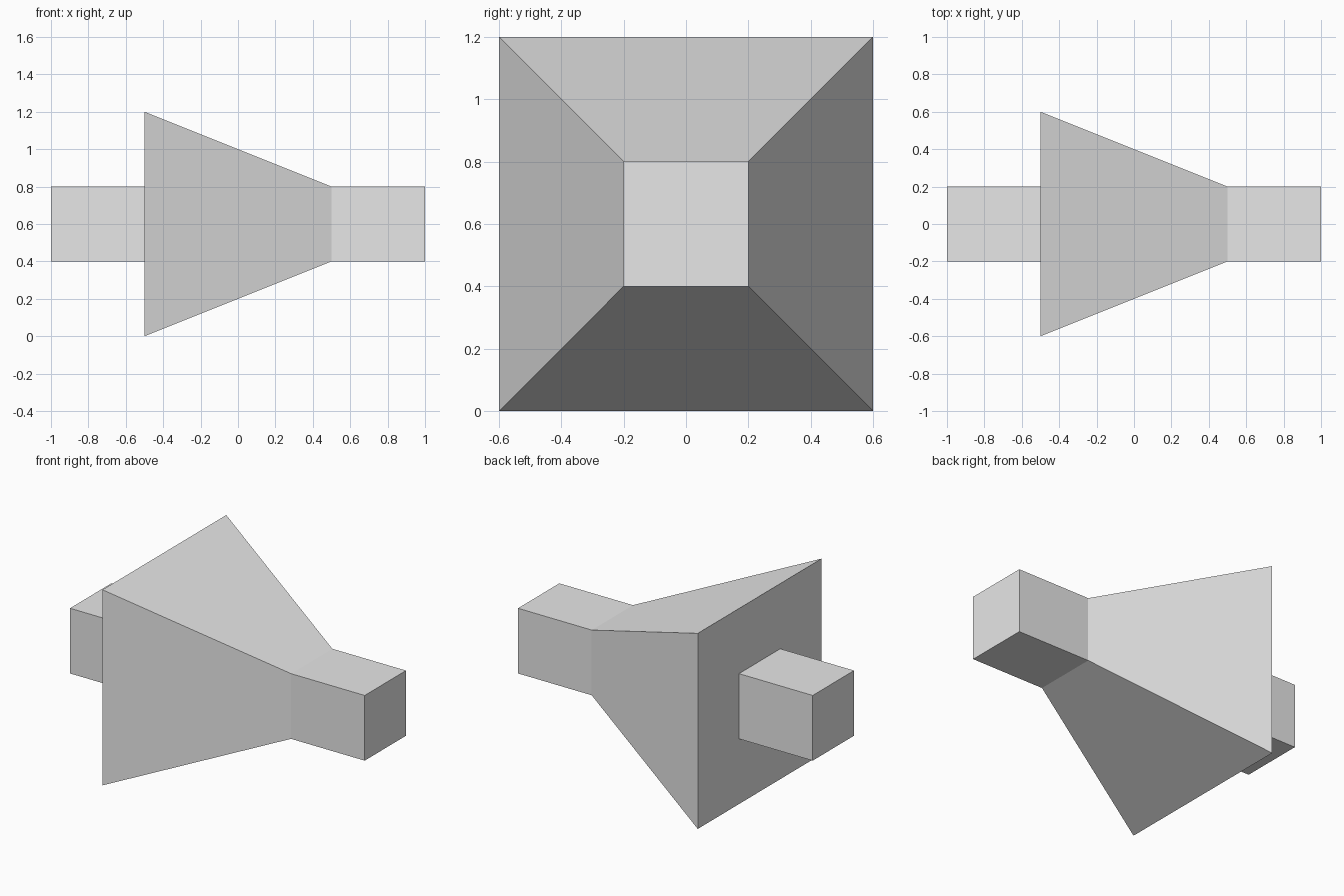
import bpy, bmesh

cube = bpy.data.objects.get("Cube")
if cube:
    bpy.data.objects.remove(cube, do_unlink=True)

# Single grey material
grey = bpy.data.materials.new("light_grey")
grey.use_nodes = True
grey.diffuse_color = (0.8, 0.8, 0.8, 1)
grey.node_tree.nodes["Principled BSDF"].inputs["Base Color"].default_value = (0.8, 0.8, 0.8, 1)

CENTRE_Z = 0.6
CORNERS = ((-1, -1), (1, -1), (1, 1), (-1, 1))


def square_loft(name, sections):
    """Closed solid lofted along x through square sections (x, half width)."""
    bm = bmesh.new()
    rings = [[bm.verts.new((x, h * y, CENTRE_Z + h * z)) for y, z in CORNERS]
             for x, h in sections]
    for a, b in zip(rings, rings[1:]):
        for i in range(4):
            j = (i + 1) % 4
            bm.faces.new((a[i], a[j], b[j], b[i]))
    bm.faces.new(rings[0])
    bm.faces.new(rings[-1])
    bmesh.ops.recalc_face_normals(bm, faces=bm.faces)
    mesh = bpy.data.meshes.new(name)
    bm.to_mesh(mesh)
    bm.free()
    mesh.materials.append(grey)
    obj = bpy.data.objects.new(name, mesh)
    bpy.context.collection.objects.link(obj)


# Square stem, stepped out to the wide flange, tapering into the square nose
square_loft("tapered_connector",
            [(-1, 0.2), (-0.5, 0.2), (-0.5, 0.6), (0.5, 0.2), (1, 0.2)])
